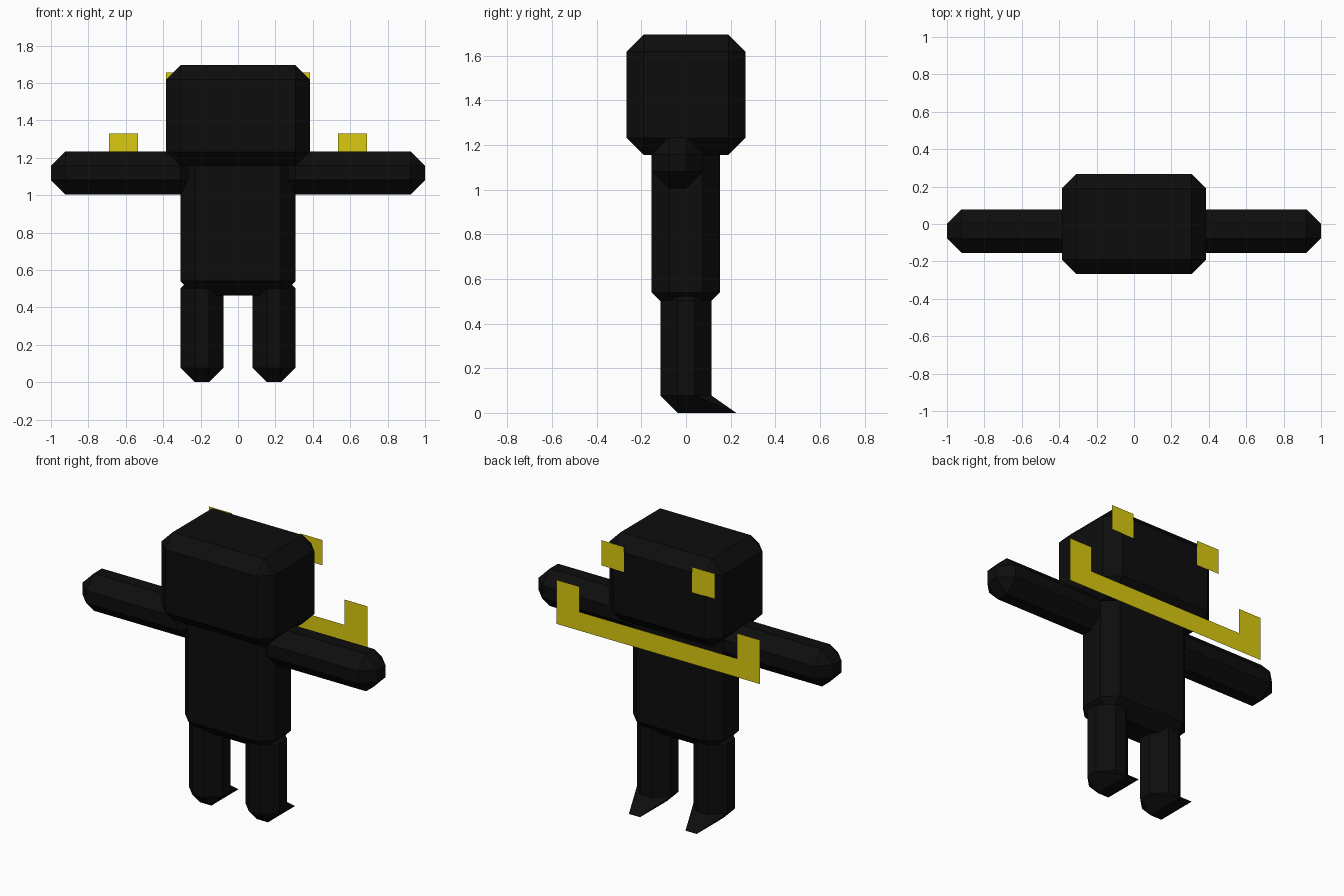
import bpy, bmesh

if "Cube" in bpy.data.objects:
    bpy.data.objects.remove(bpy.data.objects["Cube"])

CHAMFER = 0.077


def material(name, color):
    m = bpy.data.materials.new(name)
    m.diffuse_color = (*color, 1.0)
    m.use_nodes = True
    m.node_tree.nodes["Principled BSDF"].inputs["Base Color"].default_value = m.diffuse_color
    return m


BLACK = material("black", (0.004, 0.004, 0.004))
YELLOW = material("yellow", (0.70, 0.59, 0.005))


def finish(name, bm, mat):
    mesh = bpy.data.meshes.new(name)
    bm.to_mesh(mesh)
    bm.free()
    mesh.materials.append(mat)
    obj = bpy.data.objects.new(name, mesh)
    bpy.context.collection.objects.link(obj)
    return obj


def chamfered_box(name, lo, hi, toe_y=None):
    """Box between two corners with every edge cut at 45 degrees."""
    bm = bmesh.new()
    bmesh.ops.create_cube(bm, size=1.0)
    for v in bm.verts:
        v.co = [lo[i] + (v.co[i] + 0.5) * (hi[i] - lo[i]) for i in range(3)]
    bmesh.ops.bevel(bm, geom=bm.edges[:], offset=CHAMFER, segments=1,
                    profile=0.5, affect='EDGES')
    # Stretch the rear of the sole into a pointed toe
    if toe_y is not None:
        for v in bm.verts:
            if v.co.z < lo[2] + 0.01 and v.co.y > 0:
                v.co.y = toe_y
    bmesh.ops.recalc_face_normals(bm, faces=bm.faces[:])
    return finish(name, bm, BLACK)


def flat_plate(name, outline, y=0.27):
    """Flat upright plate facing +y, from (x, z) points."""
    bm = bmesh.new()
    face = bm.faces.new([bm.verts.new((x, y, z)) for x, z in outline])
    face.normal_update()
    if face.normal.y < 0:
        face.normal_flip()
    return finish(name, bm, YELLOW)


# Head and body
chamfered_box("head", (-0.385, -0.267, 1.155), (0.385, 0.267, 1.695))
chamfered_box("body", (-0.307, -0.154, 0.463), (0.307, 0.152, 1.235))

# Arms, legs and eyes on both sides
for side, s in (("left", -1), ("right", 1)):
    xs = sorted((s * 0.23, s * 1.0))
    chamfered_box(side + "_arm", (xs[0], -0.154, 1.004), (xs[1], 0.077, 1.234))
    xs = sorted((s * 0.077, s * 0.307))
    chamfered_box(side + "_leg", (xs[0], -0.115, 0.0), (xs[1], 0.115, 0.58),
                  toe_y=0.225)
    a, b = s * 0.23, s * 0.385
    flat_plate(side + "_eye", [(a, 1.5), (b, 1.5), (b, 1.655), (a, 1.655)])

# Wide mouth with upturned ends
half = [(0.69, 1.06), (0.69, 1.33), (0.535, 1.33), (0.535, 1.175)]
flat_plate("mouth", half + [(-x, z) for x, z in reversed(half)])
